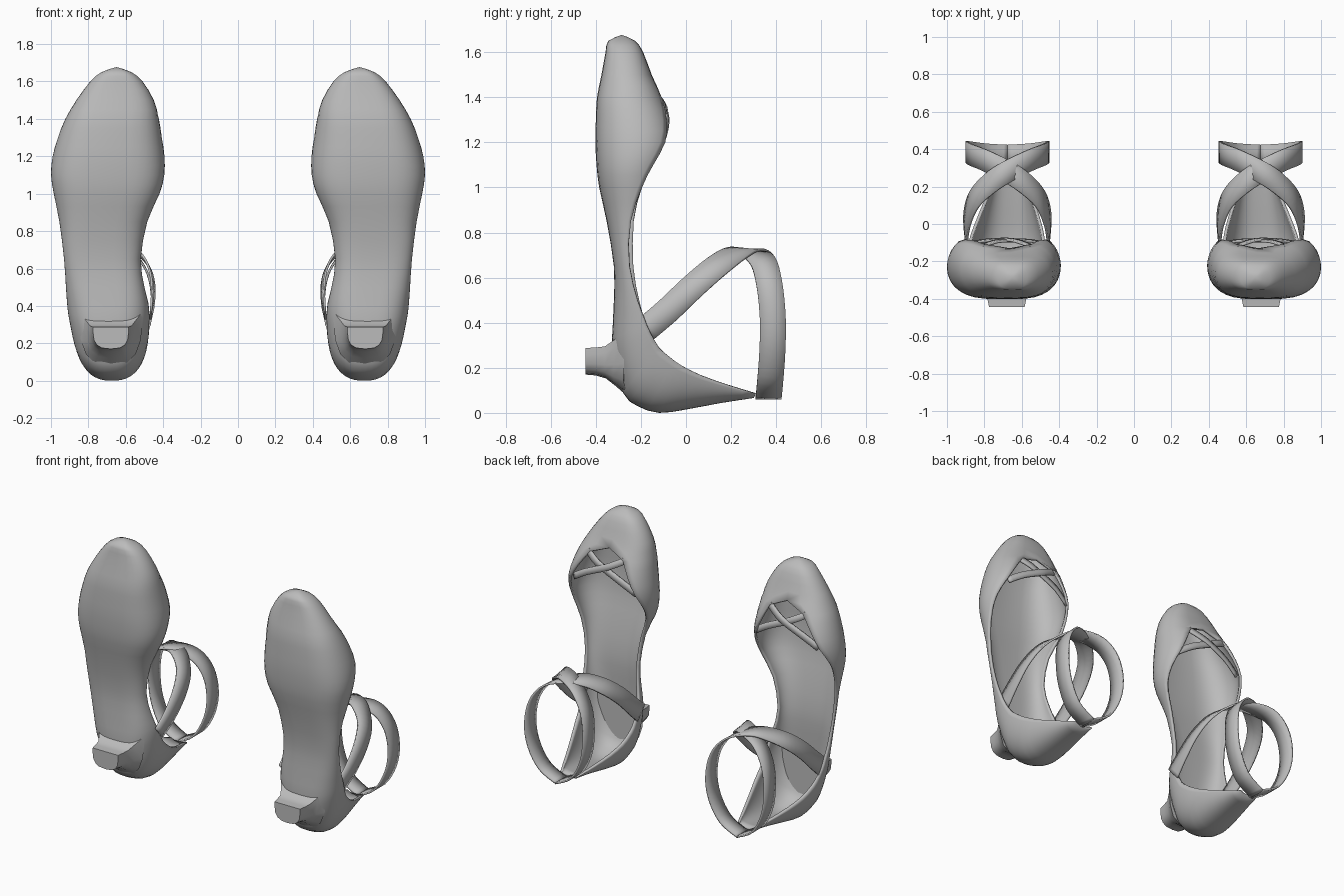
import bpy, bmesh, math
from mathutils import Vector

if "Cube" in bpy.data.objects:
    bpy.data.objects.remove(bpy.data.objects["Cube"])

mat = bpy.data.materials.new("plain grey")
mat.diffuse_color = (0.5, 0.5, 0.5, 1)
mat.use_nodes = True
mat.node_tree.nodes["Principled BSDF"].inputs["Base Color"].default_value = mat.diffuse_color


def spline(keys, n):
    """Catmull-Rom interpolation of tuples, n steps per span."""
    out = []
    for i in range(len(keys) - 1):
        a, b, c, d = (keys[max(0, min(len(keys) - 1, i + k))] for k in (-1, 0, 1, 2))
        for j in range(n):
            t = j / n
            out.append([0.5 * (2 * q + (r - p) * t + (2 * p - 5 * q + 4 * r - s) * t * t
                               + (3 * q - p - 3 * r + s) * t ** 3)
                        for p, q, r, s in zip(a, b, c, d)])
    return out + [list(keys[-1])]


def make(name, rows, thickness=0.0, ring=False, sole_point=None, angle=40):
    """Loft rows of points, thicken them and mirror to the other shoe."""
    bm = bmesh.new()
    grid = [[bm.verts.new(p) for p in row] for row in rows]
    m = len(rows[0])
    for a, b in zip(grid, grid[1:]):
        for i in range(m if ring else m - 1):
            j = (i + 1) % m
            bm.faces.new((a[i], a[j], b[j], b[i]))
    if ring:
        bm.faces.new(grid[0])
        bm.faces.new(grid[-1])
    bmesh.ops.remove_doubles(bm, verts=bm.verts, dist=0.0008)
    bmesh.ops.recalc_face_normals(bm, faces=bm.faces)
    if sole_point:
        near = min(bm.faces, key=lambda f: (f.calc_center_median() - Vector(sole_point)).length)
        if near.normal.y > 0:
            bmesh.ops.reverse_faces(bm, faces=bm.faces)
    me = bpy.data.meshes.new(name)
    bm.to_mesh(me)
    bm.free()
    me.materials.append(mat)
    ob = bpy.data.objects.new(name, me)
    bpy.context.collection.objects.link(ob)
    if thickness:
        so = ob.modifiers.new("thickness", 'SOLIDIFY')
        so.thickness = thickness
        so.offset = -1 if sole_point else 0
    ob.modifiers.new("pair", 'MIRROR').use_mirror_merge = False
    bpy.ops.object.select_all(action='DESELECT')
    ob.select_set(True)
    bpy.context.view_layer.objects.active = ob
    bpy.ops.object.shade_smooth_by_angle(angle=math.radians(angle))


# Toe to waist sections: height, sole y, rim y, centre x, half width
FRONT = [
    (1.677, -.285, -.285, .65, 0), (1.65, -.345, -.225, .65, .08),
    (1.6, -.357, -.19, .65, .14), (1.5, -.375, -.152, .657, .207),
    (1.4, -.395, -.108, .673, .25), (1.3, -.4, -.085, .685, .278),
    (1.2, -.402, -.092, .692, .299), (1.1, -.397, -.145, .697, .303),
    (1.0, -.385, -.195, .702, .283), (.85, -.352, -.232, .72, .235),
    (.65, -.32, -.235, .725, .205), (.5, -.32, -.208, .71, .21)]
# Heel cup sections: sole y, z, rim y, z, half width
CUP = [
    (-.325, .39, -.185, .42, .217), (-.325, .27, -.16, .36, .217),
    (-.28, .09, -.12, .29, .208), (-.215, .03, -.075, .25, .2),
    (-.12, 0, -.02, .21, .186), (0, .015, .07, .165, .155),
    (.15, .043, .19, .122, .11), (.3, .066, .31, .085, .065)]

# Shoe shell: each section wraps from one rim under the sole to the other
stations = [(by, z, ry, z, cx, hw) for z, by, ry, cx, hw in FRONT]
stations += [(by, bz, ry, rz, .651 + .11 * rz, hw) for by, bz, ry, rz, hw in CUP]
rows = []
N = 14
for by, bz, ry, rz, cx, hw in spline(stations, 2):
    wrap = 180 if rz > 1.42 else max(90, 90 + (rz - .87) * 137)
    top = math.radians(wrap)
    power = .57 + .25 * min(1, max(0, (.45 - bz) / .35))
    dip = .22 * max(0, 1 - abs(bz - .7) / .28)  # outer rim is lower at the waist
    row = []
    for i in range(-N, N + 1):
        phi = top * abs(i) / N
        f = (1 - math.cos(phi)) / (1 - math.cos(top))
        if i > 0:
            f *= 1 - dip
        x = max(0, hw) * max(0, math.sin(phi)) ** power
        row.append((cx + math.copysign(x, i), by + (ry - by) * f, bz + (rz - bz) * f))
    rows.append(row)
make("shoe_shell", rows, 0.016, sole_point=(0.72, -0.32, 0.65), angle=50)

# Heel stub: flat top, rounded underside, flaring into the curved heel
rows = []
for y, w, top, low, bend in ((-.315, .17, .37, .08, .045), (-.337, .135, .325, .12, .02),
                             (-.36, .112, .295, .153, 0), (-.4, .104, .29, .166, 0),
                             (-.445, .095, .288, .17, 0)):
    row = []
    for i in range(-1, 10):
        a = math.pi * min(8, max(0, i)) / 8
        c = math.copysign(abs(math.cos(a)) ** .7, math.cos(a))
        z = top if i in (-1, 9) else top - .03 - (top - .03 - low) * max(0, math.sin(a)) ** .8
        row.append((.68 + w * c, y + bend * c * c + .6 * max(0, .16 - z), z))
    rows.append(row)
make("heel_stub", rows, ring=True, angle=55)


def ribbon(name, keys, width, normal, n=4, thickness=0.012):
    """Flat band along a path; normal(point) gives the facing direction."""
    pts = [Vector(p) for p in spline(keys, n)]
    rows = []
    for i, p in enumerate(pts):
        tangent = pts[min(i + 1, len(pts) - 1)] - pts[max(i - 1, 0)]
        side = normal(p).cross(tangent).normalized() * width / 2
        rows.append([p - side, p, p + side])
    make(name, rows, thickness)


# Crossed ankle straps, each running over the instep and round to the heel
CX = .677
for s, label in ((1, "outer"), (-1, "inner")):
    path = [(.212, -.18, .37), (.222, -.08, .455), (.215, .03, .56), (.175, .135, .65),
            (.09, .22, .708), (0, .28, .718 + .006 * s), (-.12, .34, .675), (-.195, .37, .57),
            (-.218, .385, .42), (-.195, .383, .27), (-.12, .373, .135), (0, .366, .065)]
    ribbon(label + "_ankle_strap", [(CX + s * x, y, z) for x, y, z in path], .115,
           lambda p: Vector((p.x - CX, 0, .45 * (p.z - .4))))

# Crossed narrow straps over the toe opening
for s, label in ((1, "outer"), (-1, "inner")):
    path = [(.235, -.112, 1.2), (.13, -.09, 1.265), (0, -.086 + .003 * s, 1.325),
            (-.07, -.096, 1.36), (-.135, -.122, 1.395)]
    ribbon(label + "_toe_strap", [(.68 + s * x, y, z) for x, y, z in path], .042,
           lambda p: Vector((.8 * (p.x - .68), 1, .2)), 3)
